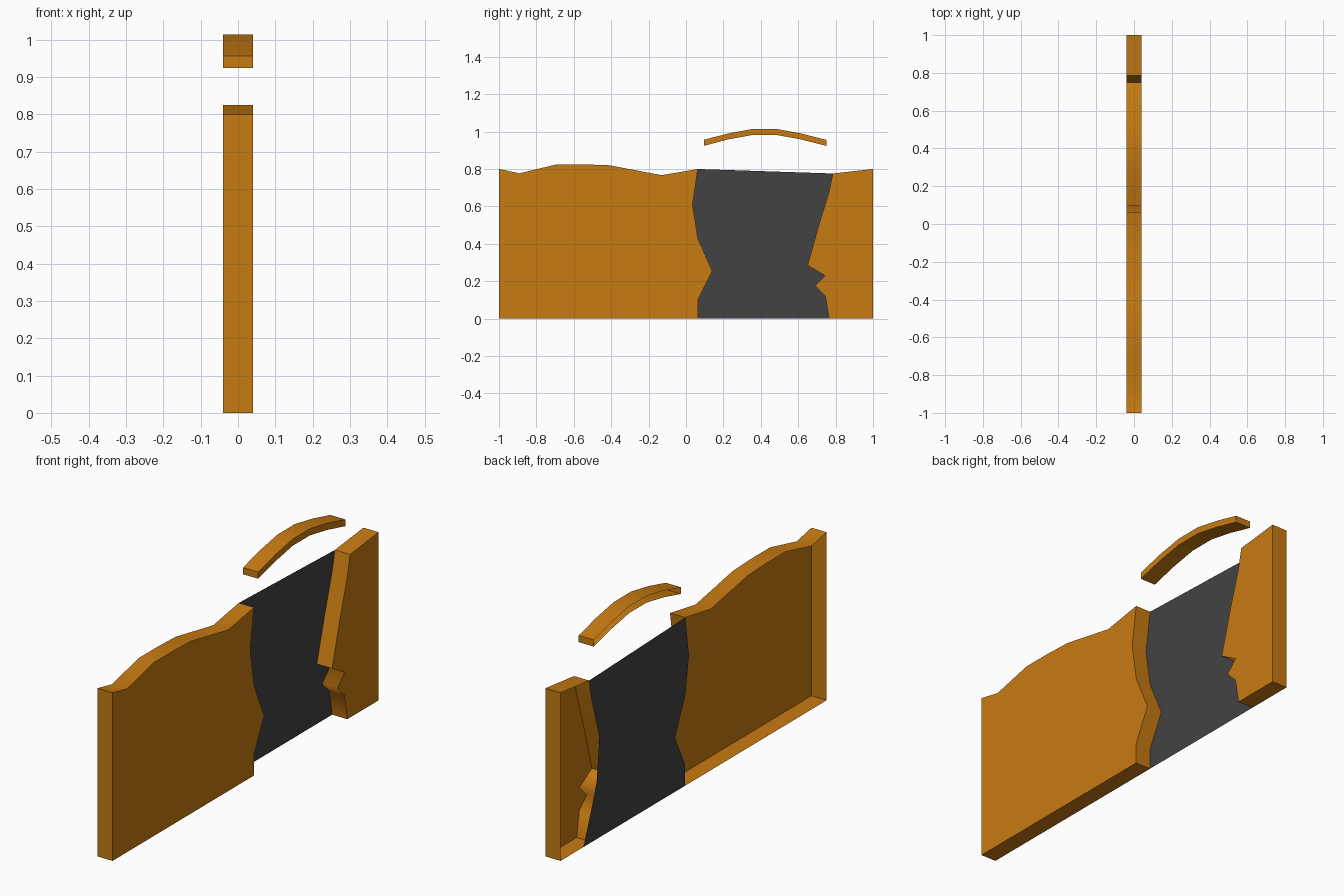
import bpy, bmesh, math

if "Cube" in bpy.data.objects:
    bpy.data.objects.remove(bpy.data.objects["Cube"])

HALF = 0.04  # half thickness of the wall


def material(name, color):
    m = bpy.data.materials.new(name)
    m.diffuse_color = color
    m.use_nodes = True
    m.node_tree.nodes["Principled BSDF"].inputs["Base Color"].default_value = m.diffuse_color
    return m


def build(name, profile, mat, shell=True, soft=()):
    """Outline in (y, z): an open-backed shell, or a single sheet at the back.
    The rim is smooth except at sharp corners; soft lists corners kept smooth."""
    bm = bmesh.new()

    def ring(x):
        return [bm.verts.new((x, y, z)) for y, z in profile]

    back = ring(-HALF)
    if shell:
        front = ring(HALF)
        cap = bm.faces.new(front)
        n = len(profile)
        for i in range(n):
            j = (i + 1) % n
            bm.faces.new((front[j], front[i], back[i], back[j])).smooth = True
        for e in cap.edges:
            e.smooth = False
        bm.normal_update()
        for i in range(n):
            e = bm.edges.get((front[i], back[i]))
            e.smooth = i in soft or e.calc_face_angle() < math.radians(70)
    else:
        bm.faces.new(back)
    me = bpy.data.meshes.new(name)
    bm.to_mesh(me)
    bm.free()
    me.materials.append(mat)
    ob = bpy.data.objects.new(name, me)
    bpy.context.collection.objects.link(ob)
    return ob


wood = material("ochre", (0.573, 0.197, 0.006, 1))
dark = material("charcoal", (0.055, 0.055, 0.055, 1))

# broken edge of the long wall, shared with the dark backing, bottom to top
broken_edge = [(0.063, 0), (0.063, 0.10), (0.14, 0.255), (0.063, 0.43),
               (0.035, 0.61), (0.063, 0.80)]

# long wall section with wavy top
build("long_wall", [(-1, 0)] + broken_edge + [
    (-0.13, 0.767), (-0.41, 0.82), (-0.55, 0.825), (-0.69, 0.825),
    (-0.89, 0.777), (-1, 0.80)], wood)

# short wall section with jagged edge (the lower teeth are shaded softly)
build("short_wall", [
    (1, 0), (1, 0.80), (0.785, 0.776), (0.765, 0.68), (0.71, 0.50),
    (0.65, 0.285), (0.745, 0.23), (0.69, 0.175), (0.745, 0.12),
    (0.765, 0)], wood, soft=(6, 7, 8))

# dark sheet behind the gap
build("backing_sheet", [(0.827, 0), (0.73, 0.26), (0.707, 0.48), (0.767, 0.68),
                        (0.785, 0.776)] + broken_edge[::-1], dark, shell=False)

# floating arched strip
arch = [(0.095, 0.956), (0.225, 0.99), (0.355, 1.014),
        (0.485, 1.014), (0.615, 0.99), (0.75, 0.956)]
build("arched_strip", [(y, z - 0.032) for y, z in arch] + arch[::-1], wood)
